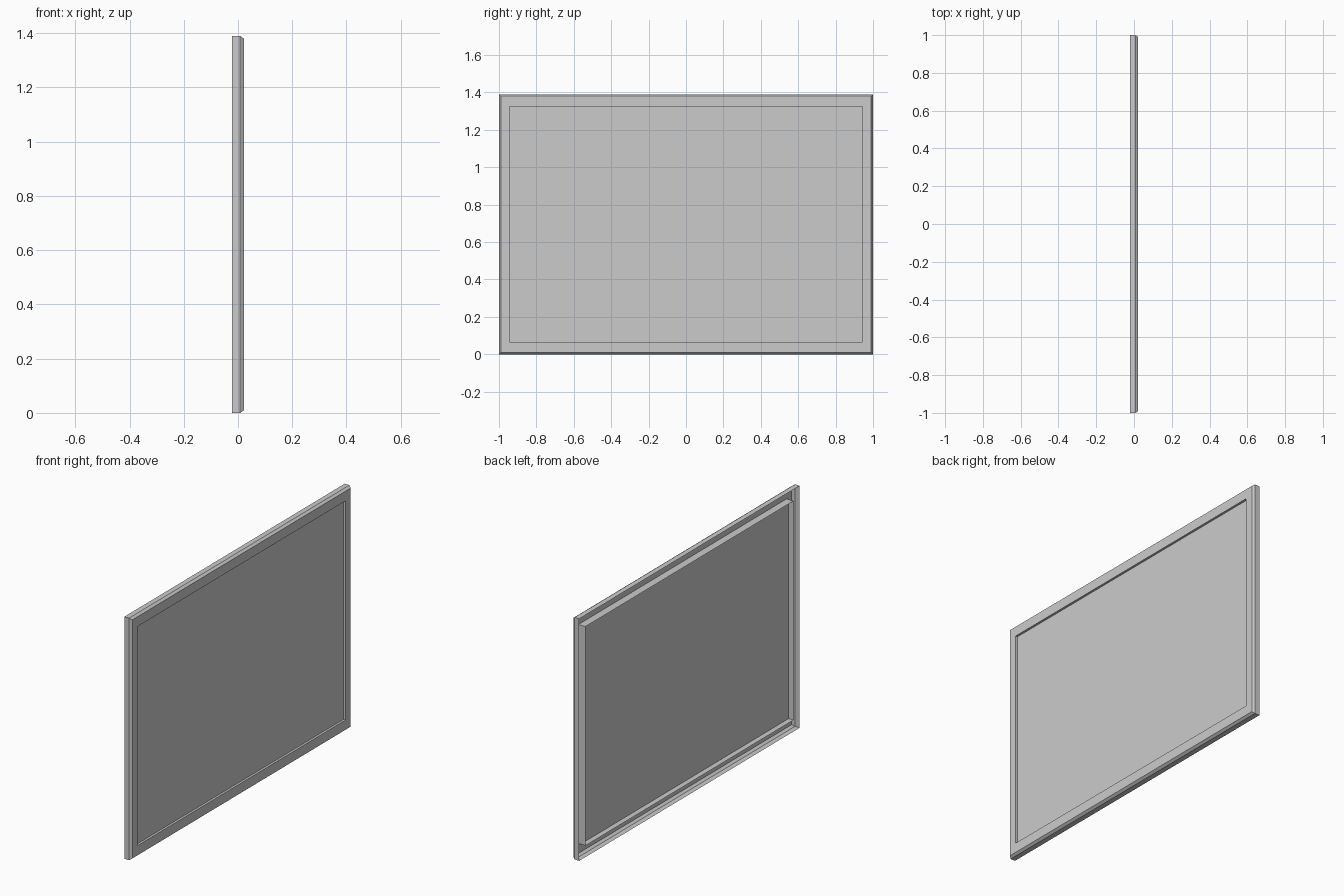
import bpy
import bmesh

# Remove the default object
cube = bpy.data.objects.get("Cube")
if cube:
    bpy.data.objects.remove(cube, do_unlink=True)

# Overall sizes: depth on x, width on y, height on z
WIDTH, HEIGHT = 2.0, 1.39
BACK, FRONT = -0.022, 0.022
CHAMFER_START, CHAMFER = 0.008, 0.01
BORDER_Y, BORDER_Z = 0.056, 0.066
PANEL_X = 0.009

# Single flat grey
grey = bpy.data.materials.new("light grey")
grey.use_nodes = True
grey.diffuse_color = (0.6, 0.6, 0.6, 1)
grey.node_tree.nodes["Principled BSDF"].inputs["Base Color"].default_value = (0.6, 0.6, 0.6, 1)


def rect_loop(bm, x, inset_y, inset_z):
    """Rectangle of four verts facing +x, inset from the outer size."""
    y = WIDTH / 2 - inset_y
    low, high = inset_z, HEIGHT - inset_z
    return [bm.verts.new((x, *c)) for c in ((-y, low), (y, low), (y, high), (-y, high))]


def sheet(name, sections, fill=False):
    """Skin a series of rectangles, optionally closing the last one."""
    bm = bmesh.new()
    loops = [rect_loop(bm, *s) for s in sections]
    for a, b in zip(loops, loops[1:]):
        for k in range(4):
            n = (k + 1) % 4
            bm.faces.new((a[k], a[n], b[n], b[k]))
    if fill:
        bm.faces.new(loops[-1])
    mesh = bpy.data.meshes.new(name)
    bm.to_mesh(mesh)
    bm.free()
    mesh.materials.append(grey)
    obj = bpy.data.objects.new(name, mesh)
    bpy.context.collection.objects.link(obj)
    return obj


# Thin outer casing with a chamfered front edge and a flat front border
sheet("outer_frame", [
    (BACK, 0, 0),
    (CHAMFER_START, 0, 0),
    (FRONT, CHAMFER, CHAMFER),
    (FRONT, BORDER_Y, BORDER_Z),
])

# Thin wall around the opening, running to the back
sheet("inner_rim", [
    (FRONT, BORDER_Y, BORDER_Z),
    (BACK, BORDER_Y, BORDER_Z),
])

# Flat panel recessed inside the rim
sheet("panel", [(PANEL_X, BORDER_Y, BORDER_Z)], fill=True)
